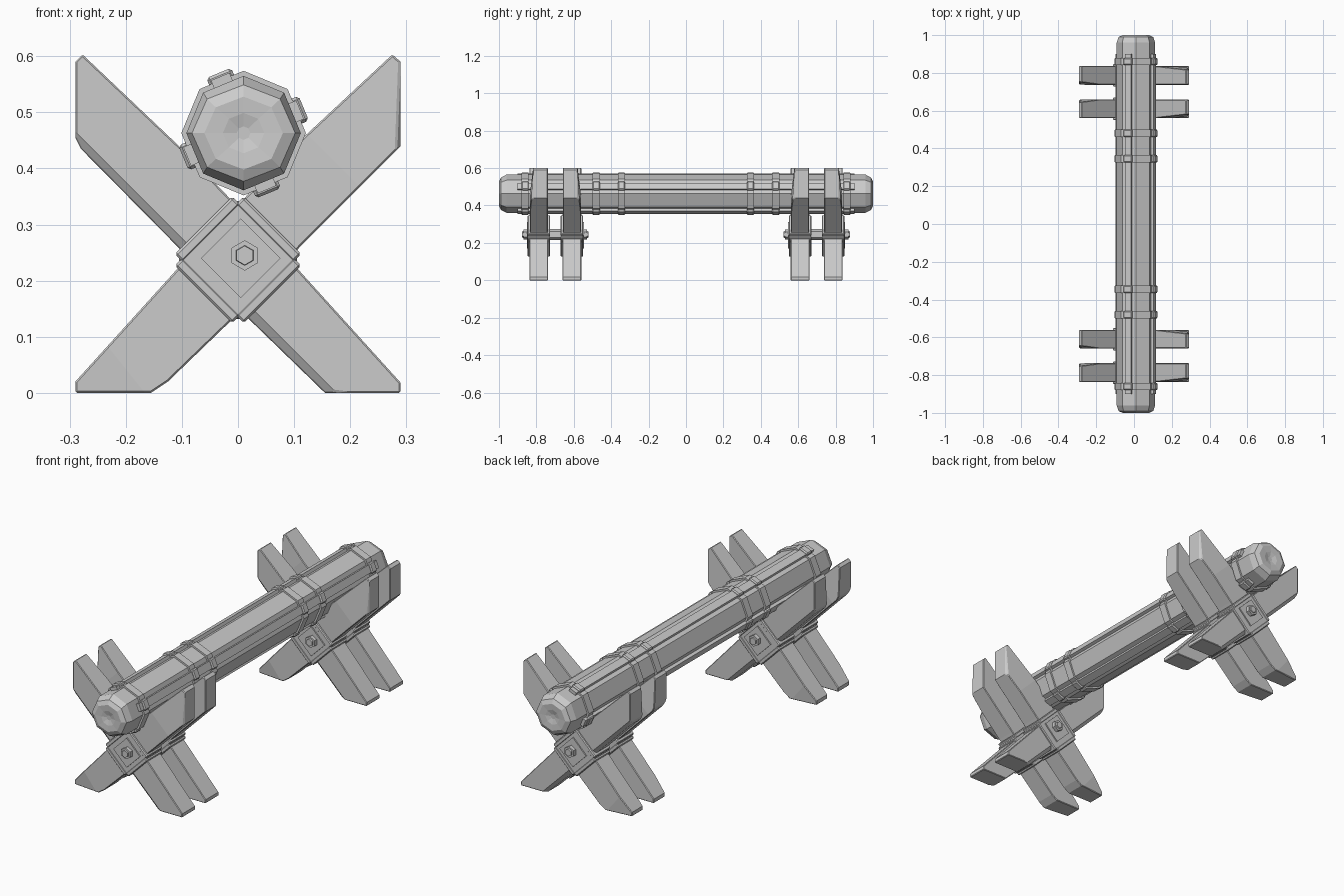
import bpy, bmesh, math
from mathutils import Matrix, Vector

if "Cube" in bpy.data.objects:
    bpy.data.objects.remove(bpy.data.objects["Cube"])

LOG = Vector((0.01, 0, 0.463))
JOINT = Vector((0, 0, 0.237))
# y position and facing of the four crossed frames
FRAMES = [(-0.787, 1), (-0.61, -1), (0.61, 1), (0.787, -1)]


def finish(name, bm, y=0, facing=1, bevel=0):
    bmesh.ops.transform(bm, matrix=Matrix.Translation((0, y, 0)) @ Matrix.Diagonal((1, facing, 1, 1)), verts=bm.verts)
    bmesh.ops.recalc_face_normals(bm, faces=bm.faces)
    me = bpy.data.meshes.new(name)
    bm.to_mesh(me)
    bm.free()
    ob = bpy.data.objects.new(name, me)
    bpy.context.collection.objects.link(ob)
    if bevel:
        m = ob.modifiers.new("chamfer", 'BEVEL')
        m.width, m.segments, m.limit_method = bevel, 1, 'ANGLE'
        m.angle_limit = math.radians(50)
    return ob


def lathe(center, rings, sides, turn=0):
    """Rings of (y, x radius, z radius) joined along y and closed at both ends."""
    bm = bmesh.new()
    loops = []
    for y, rx, rz in rings:
        loops.append([bm.verts.new((center.x + rx * math.cos(turn + math.tau * i / sides), center.y + y,
                                    center.z + rz * math.sin(turn + math.tau * i / sides)))
                      for i in range(sides)])
    for a, b in zip(loops, loops[1:]):
        for i in range(sides):
            j = (i + 1) % sides
            bm.faces.new((a[i], a[j], b[j], b[i]))
    bm.faces.new(loops[0])
    bm.faces.new(loops[-1])
    return bm


def box(center, size, angle, offset):
    """Box turned about y, pushed outward along its own x axis."""
    bm = bmesh.new()
    mat = (Matrix.Translation(center) @ Matrix.Rotation(-angle, 4, 'Y')
           @ Matrix.Translation((offset, 0, 0)) @ Matrix.Diagonal((*size, 1)))
    bmesh.ops.create_cube(bm, size=1, matrix=mat)
    return bm


def plank(outline, half, cuts):
    bm = bmesh.new()
    face = bm.faces.new([bm.verts.new((x, -half, z)) for x, z in outline])
    r = bmesh.ops.extrude_face_region(bm, geom=[face])
    bmesh.ops.translate(bm, vec=(0, 2 * half, 0), verts=[v for v in r['geom'] if isinstance(v, bmesh.types.BMVert)])
    # hewn facets
    for co, no in cuts:
        bmesh.ops.bisect_plane(bm, geom=bm.verts[:] + bm.edges[:] + bm.faces[:],
                               plane_co=co, plane_no=no, clear_outer=True)
        bmesh.ops.holes_fill(bm, edges=[e for e in bm.edges if e.is_boundary])
    return bm


# log with chamfered, slightly dished ends
end = [(0.992, 0.012, 0.012), (0.998, 0.037, 0.036), (1.0, 0.07, 0.065), (0.99, 0.092, 0.086), (0.96, 0.102, 0.102)]
rings = [(-y, a, b) for y, a, b in end] + end[::-1]
finish("log", lathe(LOG, rings, 8))

# straps around the log
BANDS = [s * y for s in (-1, 1) for y in (0.86, 0.48, 0.345)]
for y in BANDS:
    finish("log_band", lathe(LOG, [(y - 0.019, 0.111, 0.111), (y + 0.019, 0.111, 0.111)], 8))

# long rails with raised clips where the bands cross them
for k in range(4):
    a = math.radians(22.5 + 90 * k)
    finish("log_rail", box(LOG, (0.03, 1.8, 0.036), a, 0.094))
    for y in BANDS:
        finish("rail_clip", box(LOG + Vector((0, y, 0)), (0.03, 0.038, 0.048), a, 0.101), bevel=0.005)

# crossed planks
falling = [(-0.29, 0.59), (-0.277, 0.603), (-0.1, 0.435), (0.1, 0.228), (0.29, 0.018), (0.29, 0),
           (0.155, 0), (0.02, 0.131), (-0.115, 0.268), (-0.28, 0.435), (-0.29, 0.455)]
rising = [(0.29, 0.59), (0.275, 0.603), (0.1, 0.44), (-0.1, 0.23), (-0.29, 0.02), (-0.29, 0),
          (-0.155, 0), (-0.125, 0.02), (-0.01, 0.131), (0.115, 0.265), (0.28, 0.43), (0.29, 0.44)]
falling_cuts = [((-0.22, -0.044, 0.385), (-0.45, -0.8, -0.45)),
                ((0.17, -0.046, 0.0), (-0.1, -0.6, -0.8)),
                ((-0.28, 0.043, 0.5), (-0.07, 1.0, 0.07))]
rising_cuts = [((-0.27, -0.04, 0.03), (-0.1, -1.0, -0.08)),
               ((0.285, -0.036, 0.5), (0.06, -1.0, 0.06)),
               ((0.285, -0.036, 0.5), (0.8, -0.5, 0.0))]

for y, f in FRAMES:
    finish("falling_plank", plank(falling, 0.05, falling_cuts), y, f, 0.005)
    finish("rising_plank", plank(rising, 0.048, rising_cuts), y, f, 0.005)
    # joint block, face plate and collars
    finish("joint_block", box(JOINT, (0.154, 0.116, 0.154), math.radians(45), 0), y, f, 0.005)
    finish("joint_plate", box(JOINT + Vector((0.005, -0.058, 0.003)), (0.1, 0.012, 0.1), math.radians(45), 0), y, f)
    for k in range(4):
        finish("arm_collar", box(JOINT, (0.02, 0.12, 0.145), math.radians(45 + 90 * k), 0.077), y, f, 0.004)
    # through bolt
    bolt = JOINT + Vector((0.012, 0, 0.008))
    finish("bolt_head", lathe(bolt, [(-0.089, 0.017, 0.017), (-0.082, 0.018, 0.018), (-0.082, 0.027, 0.027),
                                     (-0.06, 0.027, 0.027)], 6, math.radians(30)), y, f)
    finish("bolt_shaft", lathe(bolt, [(0, 0.03, 0.03), (0.0885, 0.03, 0.03)], 6, math.radians(30)), y, f)
